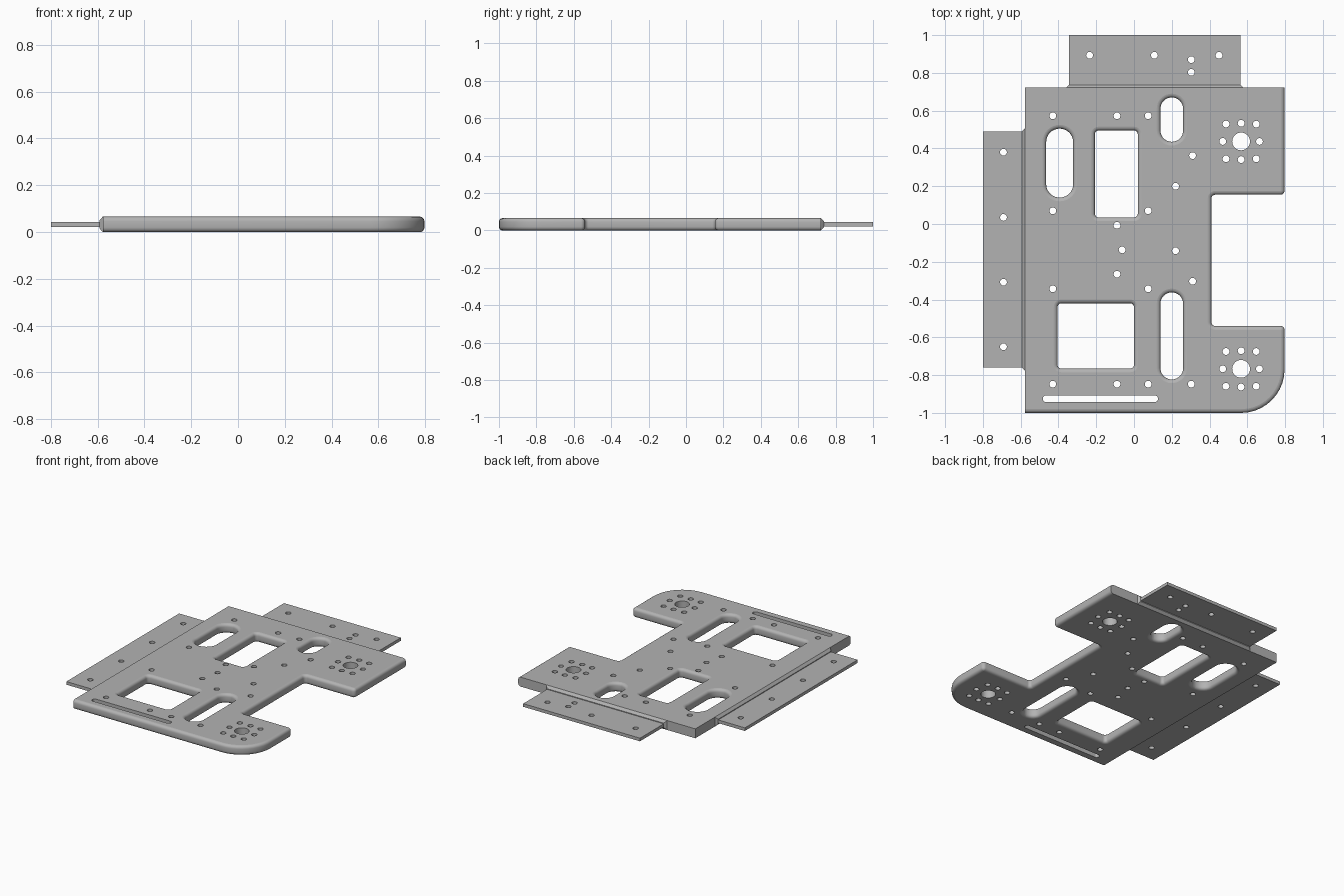
import bpy, bmesh, math
from mathutils import Vector

if "Cube" in bpy.data.objects:
    bpy.data.objects.remove(bpy.data.objects["Cube"])

H = 0.066            # main plate thickness
ROUND = 0.02         # edge rounding of the main plate
LEFT, BACK = -0.578, 0.722
F0, F1 = 0.022, 0.044  # flange underside and top

grey = bpy.data.materials.new("plain grey metal")
grey.diffuse_color = (0.45, 0.45, 0.45, 1)
grey.use_nodes = True
grey.node_tree.nodes["Principled BSDF"].inputs["Base Color"].default_value = grey.diffuse_color


def rounded(corners, seg=6):
    """Closed outline whose corners (x, y, radius) become arcs."""
    pts = []
    for i, (x, y, r) in enumerate(corners):
        p = Vector((x, y))
        a = (Vector(corners[i - 1][:2]) - p).normalized()
        b = (Vector(corners[(i + 1) % len(corners)][:2]) - p).normalized()
        if r == 0:
            arc = [p]
        else:
            c = p + (a + b) * r   # all corners are right angles
            arc = []
            for k in range(seg + 1):
                t = k / seg * math.pi / 2
                arc.append(c - b * r * math.cos(t) - a * r * math.sin(t))
        for q in arc:
            if not pts or (q - pts[-1]).length > 1e-5:
                pts.append(q)
    if (pts[0] - pts[-1]).length < 1e-5:
        pts.pop()
    return pts


def window(x0, x1, y0, y1, r):
    """Clockwise rounded opening."""
    return rounded([(x0, y0, r), (x0, y1, r), (x1, y1, r), (x1, y0, r)], 8)


def hole(x, y, r=0.018, n=20):
    return [Vector((x + r * math.cos(t), y - r * math.sin(t)))
            for t in (2 * math.pi * i / n for i in range(n))]


def inset(pts, dist):
    """Shift every edge into the material by its own distance."""
    out, n = [], len(pts)
    for i in range(n):
        e1 = (pts[i] - pts[i - 1]).normalized()
        e2 = (pts[(i + 1) % n] - pts[i]).normalized()
        n1, n2 = Vector((-e1.y, e1.x)), Vector((-e2.y, e2.x))
        d1, d2 = dist[i - 1], dist[i]
        det = n1.x * n2.y - n1.y * n2.x
        if abs(det) < 1e-3:
            v = n1 * d1
        else:
            v = Vector((d1 * n2.y - d2 * n1.y, n1.x * d2 - n2.x * d1)) / det
        out.append(pts[i] + v)
    return out


def finish(name, bm):
    bmesh.ops.recalc_face_normals(bm, faces=bm.faces)
    for e in bm.edges:
        e.smooth = len(e.link_faces) == 2 and e.calc_face_angle(0) < math.radians(32)
    for f in bm.faces:
        f.smooth = abs(f.normal.z) < 0.9999
    me = bpy.data.meshes.new(name)
    bm.to_mesh(me)
    bm.free()
    me.materials.append(grey)
    ob = bpy.data.objects.new(name, me)
    bpy.context.collection.objects.link(ob)
    return ob


def plate(name, loops, z0, z1):
    """Pierced plate; loops are (points, rounding per edge)."""
    bm = bmesh.new()
    rims = {0: [], 1: []}
    arc = [k / 4 * math.pi / 2 for k in range(5)]
    for pts, dist in loops:
        r = max(dist)
        if r > 0:
            prof = [(1 - math.sin(t), z0 + r * (1 - math.cos(t))) for t in arc]
            prof += [(f, z0 + z1 - z) for f, z in reversed(prof)]
        else:
            prof = [(0, z0), (0, z1)]
        rings = []
        for f, z in prof:
            ring = inset(pts, [d * f for d in dist])
            rings.append([bm.verts.new((p.x, p.y, z)) for p in ring])
        n = len(pts)
        for a, b in zip(rings, rings[1:]):
            for i in range(n):
                j = (i + 1) % n
                bm.faces.new((a[i], a[j], b[j], b[i]))
        for side, ring in ((0, rings[0]), (1, rings[-1])):
            rims[side] += [bm.edges.get((ring[i], ring[(i + 1) % n])) for i in range(n)]
    for side, nz in ((0, -1), (1, 1)):
        bmesh.ops.triangle_fill(bm, use_beauty=True, use_dissolve=False,
                                edges=rims[side], normal=(0, 0, nz))
    return finish(name, bm)


def plain(pts):
    return pts, [0.0] * len(pts)


def soft(pts):
    return pts, [ROUND] * len(pts)


# Main plate outline: rounded rims except along the two flange sides
outline = rounded([(LEFT, -1, 0), (0.797, -1, 0.23), (0.797, -0.54, 0.022),
                   (0.41, -0.54, 0.02), (0.41, 0.155, 0.02),
                   (0.797, 0.155, 0.022), (0.797, BACK, 0), (LEFT, BACK, 0)], 10)
rim = []
for i, p in enumerate(outline):
    q = outline[(i + 1) % len(outline)]
    sharp = (p.x == q.x and abs(p.x - LEFT) < 1e-4) or \
            (abs(p.y - BACK) < 1e-4 and abs(q.y - BACK) < 1e-4) or \
            (abs(p.x - LEFT) < 1e-4 and abs(q.x - LEFT) < 1e-4)
    rim.append(0.0 if sharp else ROUND)
loops = [(outline, rim)]

# Large windows and long slots with rounded rims
loops += [soft(window(-0.465, -0.322, 0.14, 0.505, 0.0714)),
          soft(window(0.14, 0.26, 0.435, 0.67, 0.0599)),
          soft(window(0.14, 0.26, -0.823, -0.362, 0.0599)),
          soft(window(-0.207, 0.02, 0.035, 0.495, 0.02)),
          soft(window(-0.405, 0.0, -0.765, -0.42, 0.02))]

# Narrow front slot
loops.append(plain(window(-0.483, 0.127, -0.943, -0.907, 0.0179)))

# Small mounting holes
for y, xs in ((0.573, (-0.43, -0.09, 0.075)), (0.362, (0.31,)), (0.2, (0.22,)),
              (0.07, (-0.43, 0.075)), (-0.007, (-0.09,)), (-0.137, (-0.063,)),
              (-0.142, (0.22,)), (-0.266, (-0.09,)), (-0.303, (0.31,)),
              (-0.343, (-0.43, 0.075)), (-0.848, (-0.43, -0.09, 0.075, 0.303))):
    loops += [plain(hole(x, y)) for x in xs]

# Two bolt circles, each around a central bore
for cy in (0.437, -0.767):
    loops.append(plain(hole(0.567, cy, 0.047, 32)))
    for dx, dy in ((0.097, 0), (-0.097, 0), (0, 0.096), (0, -0.096),
                   (0.08, 0.092), (-0.08, 0.092), (0.08, -0.092), (-0.08, -0.092)):
        loops.append(plain(hole(0.567 + dx, cy + dy)))
plate("main_plate", loops, 0, H)


def flange(name, x0, x1, y0, y1, holes):
    box = rounded([(x0, y0, 0), (x1, y0, 0), (x1, y1, 0), (x0, y1, 0)])
    plate(name, [plain(box)] + [plain(hole(x, y)) for x, y in holes], F0, F1)


def taper(name, base, tip, lo, hi, place):
    """Sloped strip joining a flange to the plate side."""
    bm = bmesh.new()
    rings = []
    for d, grow, z0, z1 in ((base, 0.015, 0, H), (tip, 0, 0.017, 0.049)):
        rings.append([bm.verts.new(place(d, s, z)) for s, z in
                      ((lo - grow, z0), (hi + grow, z0), (hi + grow, z1), (lo - grow, z1))])
    a, b = rings
    for i in range(4):
        j = (i + 1) % 4
        bm.faces.new((a[i], a[j], b[j], b[i]))
    bm.faces.new(b)
    bm.faces.new(a[::-1])
    finish(name, bm)


# Thin side and back flanges with their tapered roots
flange("left_flange", -0.8, -0.593, -0.76, 0.49,
       [(-0.691, y) for y in (0.38, 0.035, -0.308, -0.65)])
taper("left_flange_root", LEFT, -0.593, -0.76, 0.49, lambda d, s, z: (d, s, z))
flange("back_flange", -0.343, 0.563, 0.737, 1.0,
       [(-0.235, 0.893), (0.108, 0.893), (0.303, 0.87), (0.303, 0.803), (0.45, 0.893)])
taper("back_flange_root", BACK, 0.737, -0.343, 0.563, lambda d, s, z: (s, d, z))
